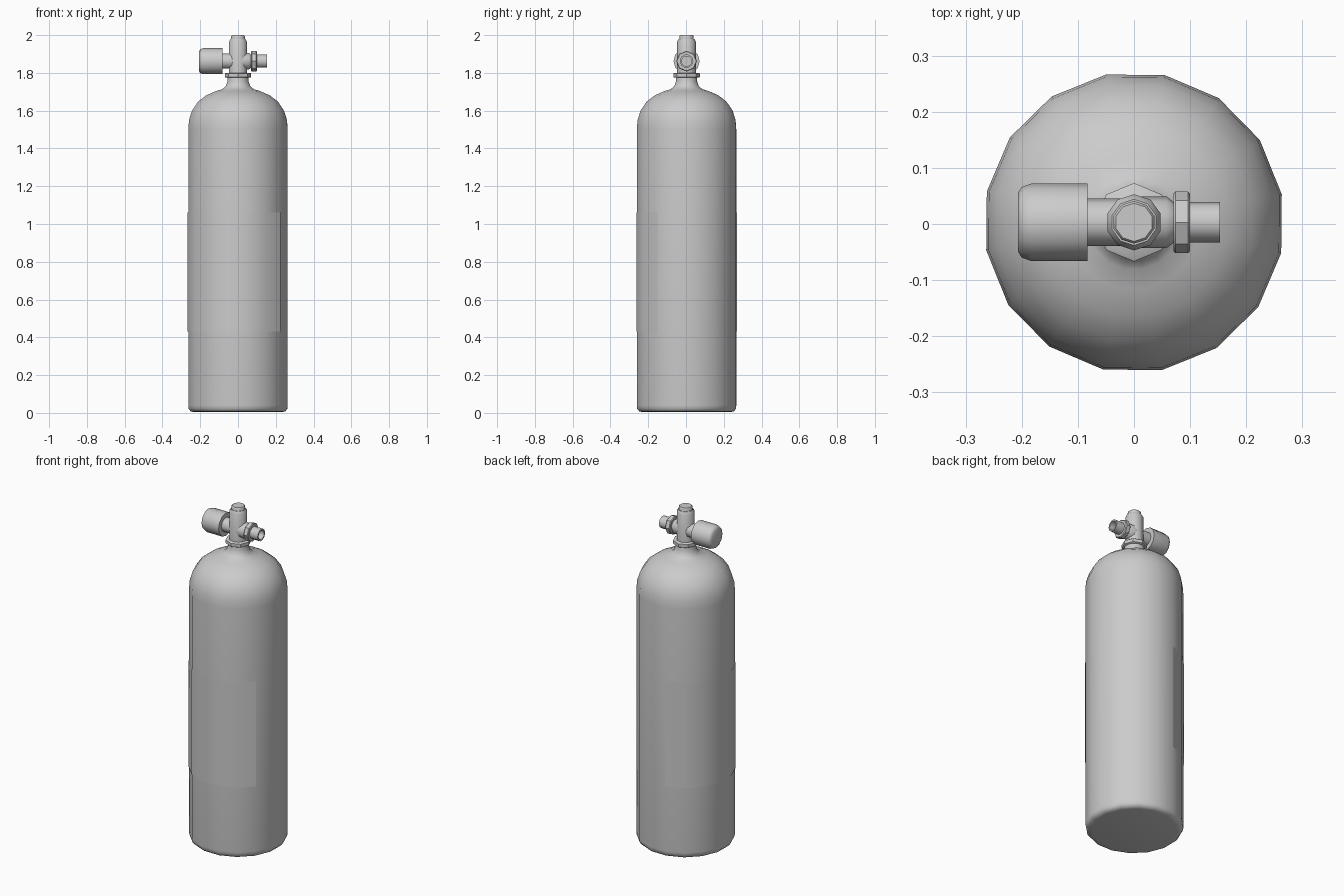
import bpy, bmesh, math
from mathutils import Matrix, Vector

if "Cube" in bpy.data.objects:
    bpy.data.objects.remove(bpy.data.objects["Cube"])

CY = 0.003      # model axis in y
VZ = 1.862      # height of the valve's cross axis


def finish(name, bm, angle=40):
    bmesh.ops.recalc_face_normals(bm, faces=bm.faces)
    me = bpy.data.meshes.new(name)
    bm.to_mesh(me)
    bm.free()
    ob = bpy.data.objects.new(name, me)
    bpy.context.collection.objects.link(ob)
    bpy.ops.object.select_all(action='DESELECT')
    ob.select_set(True)
    bpy.context.view_layer.objects.active = ob
    bpy.ops.object.shade_smooth_by_angle(angle=math.radians(angle))
    return ob


def lathe(name, profile, sides, offset=0.0, along_x=False, angle=40):
    """Revolve (radius, distance) points around z, or around the valve's x axis."""
    bm = bmesh.new()
    rings = []
    for r, h in profile:
        ring = []
        for i in range(sides):
            a = math.radians(offset) + 2 * math.pi * i / sides
            u, v = r * math.cos(a), r * math.sin(a)
            co = (h, CY + u, VZ + v) if along_x else (u, CY + v, h)
            ring.append(bm.verts.new(co))
        rings.append(ring)
    for a, b in zip(rings, rings[1:]):
        for i in range(sides):
            j = (i + 1) % sides
            bm.faces.new((a[i], a[j], b[j], b[i]))
    bm.faces.new(rings[0])
    bm.faces.new(rings[-1])
    return finish(name, bm, angle)


# Tank: flat base, straight wall, domed shoulder, flared neck
lathe("tank", [(0.235, 0.004), (0.255, 0.008), (0.266, 0.022), (0.268, 0.04),
               (0.268, 1.50), (0.264, 1.55), (0.248, 1.60), (0.215, 1.648),
               (0.170, 1.682), (0.120, 1.703), (0.085, 1.714), (0.066, 1.73),
               (0.057, 1.755), (0.055, 1.78)], 16, offset=10.7, angle=60)

# Label: thin sheet wrapped around ten facets of the front
bm = bmesh.new()
cols = []
for i in range(11):
    a = math.radians(10.7 - 22.5 * (i + 2))
    cols.append([bm.verts.new((0.271 * math.cos(a), CY + 0.271 * math.sin(a), z))
                 for z in (0.43, 1.06)])
for a, b in zip(cols, cols[1:]):
    bm.faces.new((a[0], a[1], b[1], b[0]))
label = finish("label", bm)
for p in label.data.polygons:
    if p.normal.dot(Vector((p.center.x, p.center.y, 0))) < 0:
        label.data.flip_normals()
        break

# Valve stem: octagonal collar, body and top plug
lathe("neck_collar", [(0.066, 1.775), (0.070, 1.778), (0.070, 1.797), (0.066, 1.80)], 8)
lathe("valve_body", [(0.050, 1.795), (0.050, 1.965), (0.041, 1.98)], 10, offset=18)
lathe("top_plug", [(0.038, 1.975), (0.038, 1.995), (0.034, 2.0)], 10, offset=18)

# Cross arms
lathe("handwheel_arm", [(0.042, -0.09), (0.042, 0.0)], 10, along_x=True)
lathe("outlet_arm", [(0.046, 0.0), (0.046, 0.058), (0.035, 0.072)], 10, along_x=True)

# Handwheel with rounded outer end
lathe("handwheel", [(0.052, -0.207), (0.063, -0.200), (0.069, -0.183),
                    (0.069, -0.083)], 12, along_x=True)

# Outlet: nut and hollow spigot
lathe("outlet_nut", [(0.051, 0.070), (0.055, 0.074), (0.055, 0.096), (0.051, 0.10)],
      8, along_x=True)
lathe("outlet_spigot", [(0.036, 0.09), (0.036, 0.153), (0.027, 0.153), (0.027, 0.11)],
      10, along_x=True)
